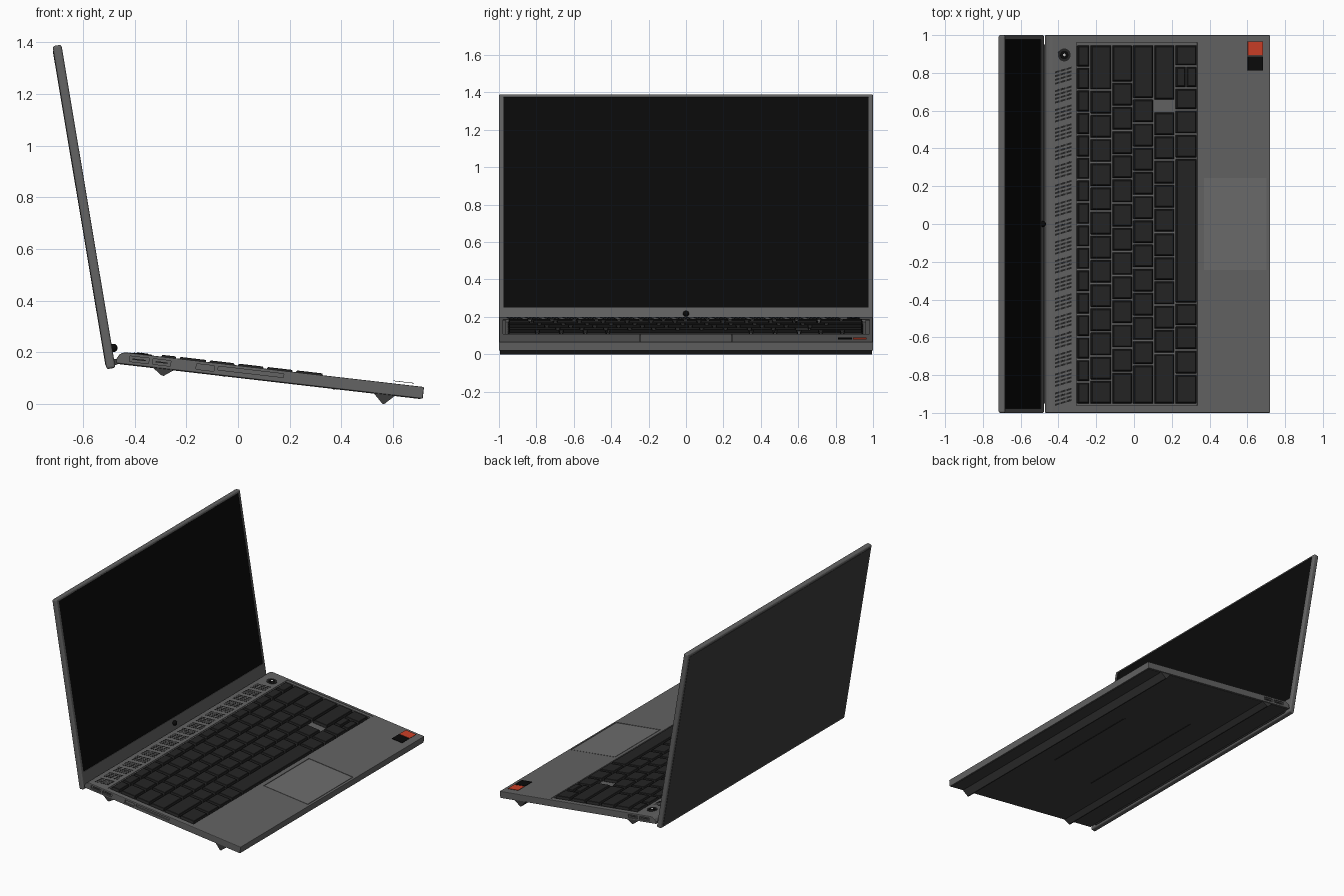
import bpy, bmesh, math
from mathutils import Matrix

if "Cube" in bpy.data.objects:
    bpy.data.objects.remove(bpy.data.objects["Cube"])


def material(name, r, g, b):
    m = bpy.data.materials.new(name)
    m.diffuse_color = (r, g, b, 1)
    m.use_nodes = True
    m.node_tree.nodes["Principled BSDF"].inputs["Base Color"].default_value = m.diffuse_color
    return m


GREY = material("body_grey", 0.125, 0.125, 0.125)
PAD = material("touchpad_grey", 0.15, 0.15, 0.15)
DARK = material("shell_dark", 0.045, 0.045, 0.045)
KEY = material("key_dark", 0.018, 0.018, 0.018)
BLACK = material("glass_black", 0.003, 0.003, 0.003)
RED = material("sticker_red", 0.6, 0.05, 0.02)
WHITE = material("button_dot", 0.7, 0.7, 0.7)

# Tilted local frames: base top surface is local z = 0, lid runs up local z
BASE = Matrix.Translation((0, 0, 0.149)) @ Matrix.Rotation(math.radians(6.6), 4, 'Y')
LID = Matrix.Translation((-0.492, 0, 0.137)) @ Matrix.Rotation(math.radians(-9.5), 4, 'Y')


def finish(name, bm, frame, mat):
    bmesh.ops.recalc_face_normals(bm, faces=bm.faces)
    mesh = bpy.data.meshes.new(name)
    bm.to_mesh(mesh)
    bm.free()
    ob = bpy.data.objects.new(name, mesh)
    bpy.context.collection.objects.link(ob)
    ob.matrix_world = frame
    if mat:
        mesh.materials.append(mat)
    return ob


def boxes(name, items, frame, mat, taper=0.0, shear=0.0):
    """One mesh of boxes (x0, x1, y0, y1, z0, z1); taper shrinks the tops."""
    bm = bmesh.new()
    for x0, x1, y0, y1, z0, z1 in items:
        for v in bmesh.ops.create_cube(bm, size=1)['verts']:
            t = taper if v.co.z > 0 else 0
            sx, sy = v.co.x, v.co.y
            v.co.x = (x0 + x1) / 2 + sx * (x1 - x0 - 2 * t)
            v.co.y = (y0 + y1) / 2 + sy * (y1 - y0 - 2 * t) + shear * sx * (x1 - x0)
            v.co.z = z1 if v.co.z > 0 else z0
    return finish(name, bm, frame, mat)


def prism(name, profile, half, frame, mat):
    """Extrude an x-z profile across y."""
    bm = bmesh.new()
    a = [bm.verts.new((x, -half, z)) for x, z in profile]
    b = [bm.verts.new((x, half, z)) for x, z in profile]
    bm.faces.new(a)
    bm.faces.new(b[::-1])
    for i in range(len(a)):
        j = (i + 1) % len(a)
        bm.faces.new((a[i], b[i], b[j], a[j]))
    return finish(name, bm, frame, mat)


def disc(name, x, y, z0, z1, radius, mat):
    bm = bmesh.new()
    bmesh.ops.create_cone(bm, cap_ends=True, segments=32, radius1=radius, radius2=radius,
                          depth=z1 - z0, matrix=Matrix.Translation((x, y, (z0 + z1) / 2)))
    return finish(name, bm, BASE, mat)


def bevel(ob, width, segments=2):
    m = ob.modifiers.new("bevel", 'BEVEL')
    m.width, m.segments, m.limit_method = width, segments, 'ANGLE'
    m.angle_limit = math.radians(40)


def cut(ob, cutters):
    for c in cutters:
        m = ob.modifiers.new("cut", 'BOOLEAN')
        m.operation, m.solver, m.object = 'DIFFERENCE', 'EXACT', c
    bpy.context.view_layer.update()
    dg = bpy.context.evaluated_depsgraph_get()
    mesh = bpy.data.meshes.new_from_object(ob.evaluated_get(dg))
    ob.modifiers.clear()
    ob.data = mesh
    for c in cutters:
        bpy.data.objects.remove(c)


# Base body with rounded rear edge
base = prism("base_body", [(-0.47, -0.046), (0.725, -0.046), (0.725, 0), (-0.435, 0),
                           (-0.45, -0.003), (-0.462, -0.012), (-0.47, -0.028)], 1.0, BASE, GREY)
bevel(base, 0.004)

# Recesses: keyboard well, touchpad, side ports
rim = boxes("rim_cutter", [(-0.312, 0.345, -0.978, 0.98, -0.003, 0.05)], BASE, None)
well = boxes("well_cutter", [(-0.305, 0.338, -0.962, 0.96, -0.012, 0.05)], BASE, None)
pad_cut = boxes("pad_cutter", [(0.37, 0.71, -0.247, 0.247, -0.004, 0.05)], BASE, None)
ports = [(-0.42, -0.345), (-0.33, -0.26), (-0.16, -0.09), (-0.075, 0.18)]
port_items = [(a, b, -1.1, -0.992, -0.033 if b < 0 else -0.026, -0.012) for a, b in ports]
port_items += [(a, b, 0.992, 1.1, -0.033, -0.012) for a, b in ports[:2]]
cut(base, [rim, well, pad_cut, boxes("port_cutter", port_items, BASE, None)])
boxes("port_tongues", [(a + 0.012, b - 0.012, s * 0.995 - 0.003, s * 0.995 + 0.003, -0.025, -0.02)
                       for s in (-1, 1) for a, b in ports[:2]], BASE, DARK)

# Bottom cover, vents and feet
boxes("bottom_cover", [(-0.462, 0.717, -0.99, 0.99, -0.048, -0.045)], BASE, DARK)
boxes("bottom_vents", [(0.375, 0.385, -0.35, 0.35, -0.0495, -0.047),
                       (-0.055, -0.045, -0.5, 0.5, -0.0495, -0.047)], BASE, KEY)
for name, u, depth in (("front_foot", 0.576, 0.037), ("rear_foot", -0.285, 0.027)):
    prism(name, [(u - 0.042, -0.046), (u - 0.004, -0.046 - depth), (u + 0.004, -0.046 - depth),
                 (u + 0.042, -0.046)], 0.995, BASE, DARK)

# Touchpad
boxes("touchpad", [(0.374, 0.706, -0.243, 0.243, -0.005, -0.0005)], BASE, PAD)

# Keyboard: each row is a near edge, far edge and a list of key widths
P = 0.128
rows = [
    (-0.302, -0.237, [0.119] * 16),
    (-0.231, -0.12, [P] * 13 + [0.241]),
    (-0.115, -0.01, [0.17] + [P] * 12 + [0.199]),
    (-0.004, 0.103, [0.21] + [P] * 11 + [0.287]),
    (0.109, 0.216, [0.27] + [P] * 10 + [-0.06, 0.295]),   # negative width = gap
    (0.222, 0.334, [0.16, P, P, 0.12, 0.767, P, P, 0.116, -0.116, 0.114]),
]
for i, (x0, x1, widths) in enumerate(rows):
    items, y = [], -0.955
    for w in widths:
        if w > 0:
            items.append((x0, x1, y + 0.004, y + w - 0.004, -0.013, 0.007))
        elif i == 5:                                      # split up and down arrows
            mid = (x0 + x1) / 2
            items += [(a, b, y + 0.004, y - w - 0.004, -0.013, 0.007)
                      for a, b in ((x0, mid - 0.002), (mid + 0.002, x1))]
        y += abs(w)
    bevel(boxes(f"key_row_{i + 1}", items, BASE, KEY, taper=0.006), 0.002, 1)

# Speaker grille: groups of short slanted slats
slats = []
for g in range(18):
    yc = -0.915 + g * 0.1
    for k in range(4):
        y = yc + (k - 1.5) * 0.02
        slats += [(x, x + 0.026, y + s - 0.005, y + s + 0.005, -0.002, 0.001)
                  for x, s in ((-0.422, -0.009), (-0.391, 0), (-0.36, 0.009))]
boxes("speaker_grille", slats, BASE, KEY, shear=0.3)

# Power button
disc("power_button", -0.372, 0.895, -0.005, 0.003, 0.034, KEY)
disc("power_button_cap", -0.372, 0.895, 0, 0.005, 0.022, BLACK)
disc("power_button_dot", -0.372, 0.895, 0, 0.006, 0.007, WHITE)

# Palm rest stickers
boxes("red_sticker", [(0.605, 0.685, 0.893, 0.965, 0.009, 0.011)], BASE, RED)
boxes("black_sticker", [(0.605, 0.685, 0.812, 0.888, 0.009, 0.011)], BASE, BLACK)

# Lid frame, glass and back shell
lid = boxes("lid_frame", [(-0.017, 0.018, -1, 1, 0, 1.268)], LID, GREY)
bevel(lid, 0.009, 3)
cut(lid, [boxes("glass_cutter", [(0.014, 0.1, -0.977, 0.977, 0.112, 1.252)], LID, None)])
boxes("screen_glass", [(0.012, 0.0165, -0.976, 0.976, 0.113, 1.251)], LID, BLACK)
boxes("lid_back_shell", [(-0.019, -0.015, -0.982, 0.982, 0.015, 1.25)], LID, DARK)

# Hinge barrel and camera bead
bm = bmesh.new()
bmesh.ops.create_cone(bm, cap_ends=True, segments=20, radius1=0.012, radius2=0.012, depth=1.9,
                      matrix=Matrix.Translation((-0.474, 0, 0.163)) @ Matrix.Rotation(math.pi / 2, 4, 'X'))
hinge = finish("hinge_barrel", bm, Matrix(), DARK)
bm = bmesh.new()
bmesh.ops.create_uvsphere(bm, u_segments=20, v_segments=12, radius=0.016,
                          matrix=Matrix.Translation((-0.482, 0, 0.217)))
camera = finish("camera_bead", bm, Matrix(), BLACK)
for ob in (hinge, camera):
    ob.data.shade_smooth()
    ob.data.set_sharp_from_angle(angle=math.radians(40))
